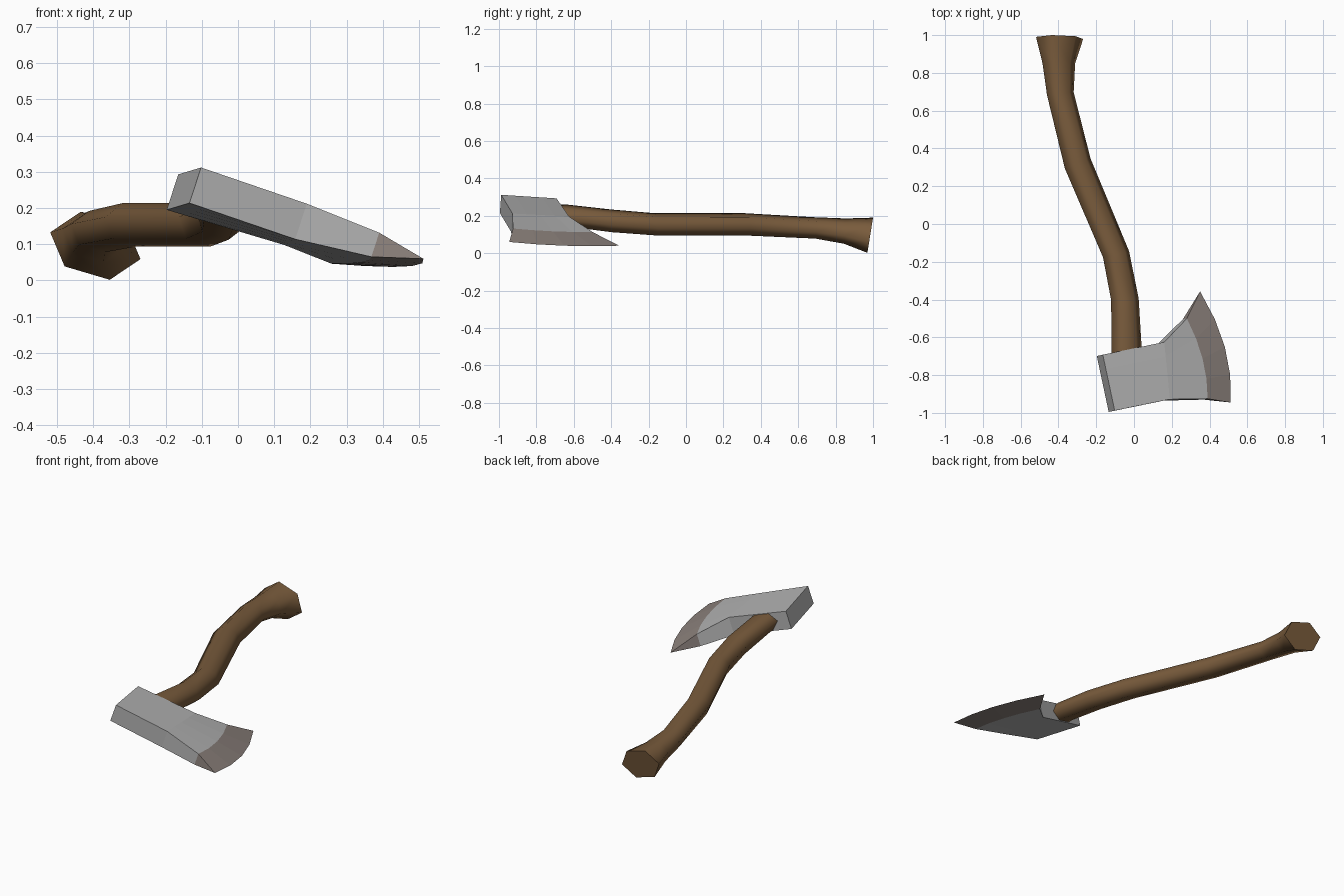
import bpy
import bmesh
from math import cos, sin, radians
from mathutils import Vector, Matrix

cube = bpy.data.objects.get("Cube")
if cube:
    bpy.data.objects.remove(cube)


def material(name, rgb):
    mat = bpy.data.materials.new(name)
    mat.use_nodes = True
    mat.diffuse_color = (*rgb, 1)
    bsdf = mat.node_tree.nodes["Principled BSDF"]
    bsdf.inputs["Base Color"].default_value = (*rgb, 1)
    bsdf.inputs["Roughness"].default_value = 0.7
    return mat


wood = material("brown wood", (0.19, 0.105, 0.045))
steel = material("grey steel", (0.44, 0.44, 0.44))
ground_steel = material("dark ground steel", (0.26, 0.22, 0.2))


def skin(name, rings, mats, band_material, smooth):
    """Join closed rings of points into a capped solid."""
    bm = bmesh.new()
    loops = [[bm.verts.new(p) for p in ring] for ring in rings]
    count = len(loops[0])
    for band, (a, b) in enumerate(zip(loops, loops[1:])):
        for i in range(count):
            j = (i + 1) % count
            face = bm.faces.new((a[i], a[j], b[j], b[i]))
            face.material_index = band_material(band)
            face.smooth = smooth
    bm.faces.new(loops[0])
    if smooth:
        bm.faces.new(loops[-1])
    bmesh.ops.remove_doubles(bm, verts=bm.verts, dist=0.0005)
    bmesh.ops.recalc_face_normals(bm, faces=bm.faces)
    mesh = bpy.data.meshes.new(name)
    bm.to_mesh(mesh)
    bm.free()
    for mat in mats:
        mesh.materials.append(mat)
    obj = bpy.data.objects.new(name, mesh)
    bpy.context.collection.objects.link(obj)
    return obj


# Handle: six-sided sections, rolled to match the tilt of the head
ROLL = Matrix.Rotation(radians(16.5), 3, "Y")


def handle_ring(centre, half_width, half_height, yaw, lean):
    turn = Matrix.Rotation(yaw, 3, "Z") @ ROLL
    ring = []
    for k in range(6):
        t = radians(60 * k)
        p = turn @ Vector((half_width * cos(t), 0, half_height * sin(t)))
        p.y += lean * p.z
        ring.append(Vector(centre) + p)
    return ring


handle_sections = [
    ((-0.04, -0.72, 0.205), 0.08, 0.053, 0, 0),
    ((-0.04, -0.64, 0.202), 0.083, 0.056, 0, 0),
    ((-0.048, -0.4, 0.173), 0.076, 0.06, 0.06, 0),
    ((-0.095, -0.16, 0.154), 0.074, 0.059, 0.22, 0),
    ((-0.298, 0.32, 0.154), 0.076, 0.059, 0.38, 0),
    ((-0.39, 0.69, 0.135), 0.074, 0.056, 0.1, 0),
    ((-0.398, 0.85, 0.118), 0.09, 0.066, 0.02, 0.08),
    ((-0.394, 0.985, 0.096), 0.13, 0.091, 0, 0.16),
]
skin("handle", [handle_ring(*s) for s in handle_sections],
     [wood], lambda band: 0, True)

# Axe head: rows across the cheek from poll to cutting edge
DEPTH = Vector((-0.032, -0.007, -0.098))
SEGMENTS = 4


def head_ring(front, back, bulge, thickness):
    row = []
    for k in range(SEGMENTS + 1):
        t = k / SEGMENTS
        bow = 4 * t * (1 - t) * bulge
        row.append(Vector(front).lerp(Vector(back), t)
                   + Vector((bow, 0, -0.2 * bow)))
    return row + [p + DEPTH * thickness for p in reversed(row)]


head_sections = [
    ((-0.102, -0.988, 0.312), (-0.165, -0.692, 0.293), 0, 1),
    ((0.19, -0.928, 0.212), (0.16, -0.625, 0.196), 0, 1),
    ((0.39, -0.925, 0.132), (0.28, -0.5, 0.113), 0.028, 0.68),
    ((0.512, -0.945, 0.06), (0.35, -0.357, 0.04), 0.05, 0),
]
skin("axe_head", [head_ring(*s) for s in head_sections],
     [steel, ground_steel], lambda band: int(band == 2), False)
